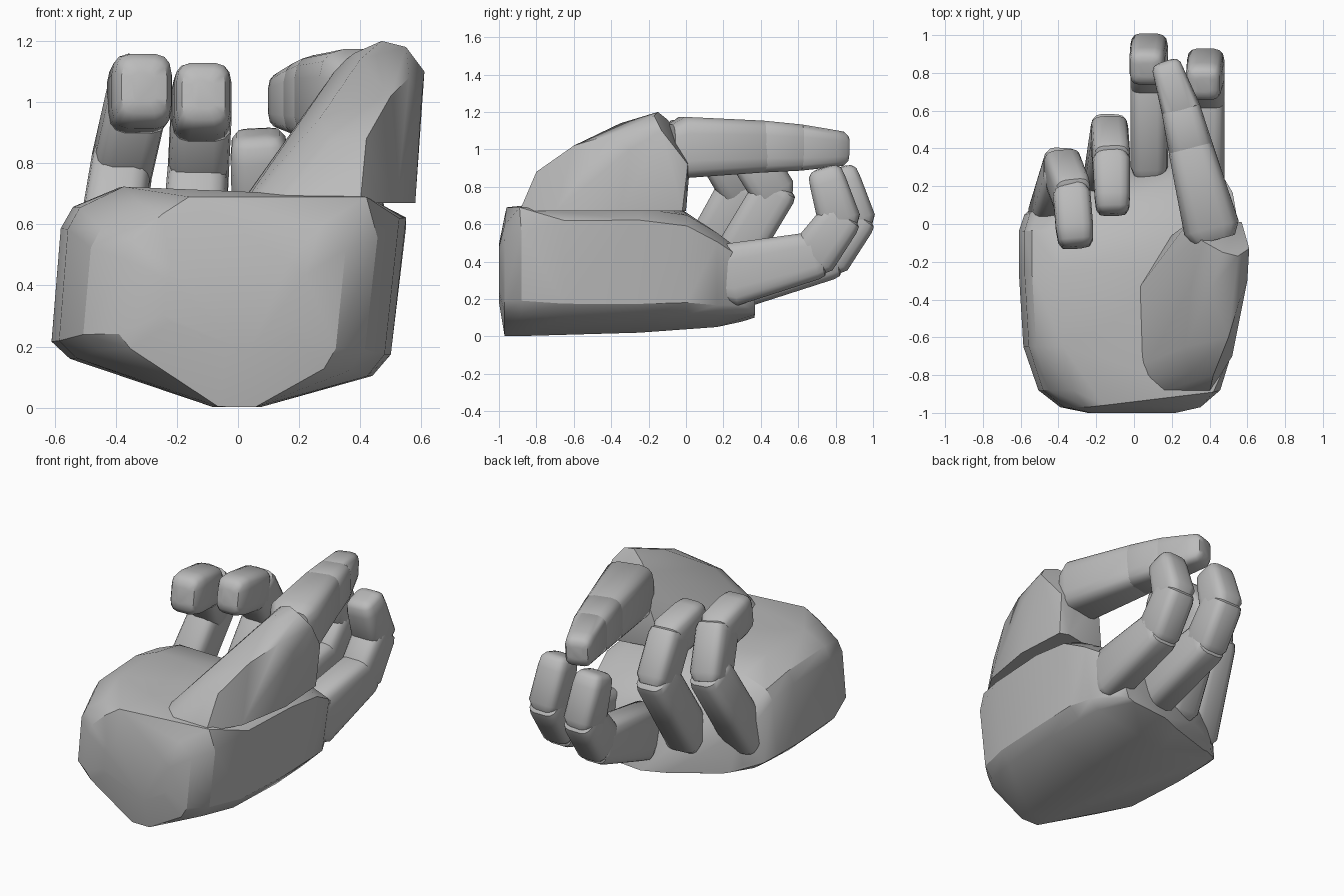
import bpy
import bmesh
import math
from mathutils import Vector

cube = bpy.data.objects.get("Cube")
if cube:
    bpy.data.objects.remove(cube, do_unlink=True)

skin = bpy.data.materials.new("grey_skin")
skin.use_nodes = True
SKIN_COLOUR = (0.5, 0.5, 0.5, 1)
skin.diffuse_color = SKIN_COLOUR
skin.node_tree.nodes["Principled BSDF"].inputs["Base Color"].default_value = SKIN_COLOUR


def add_hull(bm, points):
    """Wrap a convex skin round a cloud of points, inside an existing bmesh."""
    verts = [bm.verts.new(p) for p in points]
    result = bmesh.ops.convex_hull(bm, input=verts, use_existing_faces=False)
    loose = {g for g in result["geom_interior"] + result["geom_unused"]
             if isinstance(g, bmesh.types.BMVert)}
    bmesh.ops.delete(bm, geom=[v for v in loose if v.is_valid], context="VERTS")


def finish(bm, name, sharp_angle):
    """Turn the bmesh into a smooth shaded object with crisp edges."""
    bmesh.ops.recalc_face_normals(bm, faces=bm.faces)
    mesh = bpy.data.meshes.new(name)
    bm.to_mesh(mesh)
    bm.free()
    mesh.materials.append(skin)
    obj = bpy.data.objects.new(name, mesh)
    bpy.context.collection.objects.link(obj)
    bpy.ops.object.select_all(action="DESELECT")
    obj.select_set(True)
    bpy.context.view_layer.objects.active = obj
    bpy.ops.object.shade_smooth_by_angle(angle=math.radians(sharp_angle))
    return obj


def ring(centre, direction, width, depth):
    """Rounded square cross-section, kept level with the x axis."""
    side = Vector((1, 0, 0))
    side = (side - direction * side.dot(direction)).normalized()
    up = side.cross(direction)
    points = []
    for step in range(16):
        angle = math.tau * (step + 0.5) / 16
        c, s = math.cos(angle), math.sin(angle)
        across = math.copysign(abs(c) ** 0.5, c) * width
        along = math.copysign(abs(s) ** 0.5, s) * depth
        points.append(centre + side * across + up * along)
    return points


def add_finger(name, path, widths, depths):
    """Chain of tapered, round-ended segments that overlap at the joints."""
    bm = bmesh.new()
    joints = [Vector(p) for p in path]
    last = len(joints) - 2
    for i in range(last + 1):
        start, end = joints[i], joints[i + 1]
        direction = (end - start).normalized()
        w0, w1 = widths[i], widths[i + 1]
        d0, d1 = depths[i], depths[i + 1]
        cap = d1 * (0.85 if i == last else 0.45)
        points = ring(start - direction * d0 * 0.4, direction, w0 * 0.75, d0 * 0.75)
        points += ring(start, direction, w0, d0)
        points += ring(end, direction, w1, d1)
        points += ring(end + direction * cap * 0.65, direction, w1 * 0.93, d1 * 0.92)
        points += ring(end + direction * cap * 0.92, direction, w1 * 0.75, d1 * 0.7)
        points += ring(end + direction * cap, direction, w1 * 0.4, d1 * 0.4)
        add_hull(bm, points)
    return finish(bm, name, 40)


# Palm: one cross-section repeated along y, squeezed at the wrist and knuckles
PROFILE = [(-.39, 1), (.42, .95), (.55, .86), (.5, .22), (.44, .12), (.09, 0),
           (-.1, 0), (-.55, .2), (-.61, .28), (-.58, .81), (-.54, .91)]
# Each station: y, width factor, bottom, top
STATIONS = [(-1, .4, .18, .52), (-.97, .64, 0, .68), (-.88, .83, 0, .71),
            (-.65, .96, .01, .73), (-.25, 1, .02, .72), (0, 1, .04, .68),
            (.15, .95, .05, .58), (.28, .8, .08, .47), (.34, .7, .1, .25)]
palm = bmesh.new()
# crisp upper rim of the wrist
cloud = [(.42, -.89, .69), (-.16, -.96, .69)]
for y, wide, low, high in STATIONS:
    # the wrist end is domed, so its outer corners are pulled in
    dome = max(-y - 0.6, 0) * 2.5
    for x, level in PROFILE:
        # the knuckle line slants back towards the little finger
        slant = max(y + 0.1, 0) * min(x, 0.1) * 0.65
        level = 0.5 + (level - 0.5) * (1 - dome * x * x)
        cloud.append((x * wide, y + slant, low + level * (high - low)))
add_hull(palm, cloud)
finish(palm, "palm", 28)

# Ball of the thumb resting on the palm
thumb_ball = bmesh.new()
floor = [(.14, -.89), (.05, -.82), (.02, -.75), (.01, -.36), (.2, -.06), (.5, 0),
         (.56, -.02), (.58, -.35), (.52, -.7), (.4, -.89)]
crest = [(.47, -.15, 1.2), (.55, -.17, 1.18), (.61, -.13, 1.1), (.6, -.3, 1),
         (.56, -.4, 1.08), (.5, -.6, 1.02), (.42, -.8, .88), (.38, -.1, 1.16),
         (.33, -.07, 1.12), (.27, -.65, .95), (.3, -.79, .87), (.4, -.35, 1.14),
         (.28, 0, 1), (.57, .01, .92), (.45, .02, .9)]
add_hull(thumb_ball, [(x, y, 0.67) for x, y in floor] + crest)
finish(thumb_ball, "thumb_ball", 45)

# Thumb reaching forward over the fingers
add_finger("thumb",
           [(.41, -.02, 1.01), (.3, .4, 1.015), (.25, .6, 1.01), (.19, .78, 1.005)],
           [.15, .12, .105, .085], [.165, .14, .125, .1])

# Index and middle fingers: out from the knuckles, then curling upwards
for name, x, reach in (("index_finger", .38, 0), ("middle_finger", .08, .08)):
    add_finger(name,
               [(x, .24 + reach, .33), (x, .68 + reach, .43),
                (x, .82 + reach, .62), (x - .01, .76 + reach, .82)],
               [.1, .1, .1, .095], [.17, .13, .115, .1])

# Ring and little fingers: rising from the knuckles, then folding to the front
add_finger("ring_finger",
           [(-.16, .2, .32), (-.13, .47, .77), (-.12, .34, .98), (-.115, .15, 1.01)],
           [.11, .1, .1, .095], [.12, .12, .12, .12])
add_finger("little_finger",
           [(-.45, .03, .32), (-.38, .29, .79), (-.33, .16, 1.01), (-.315, -.02, 1.035)],
           [.11, .1, .1, .1], [.12, .12, .12, .125])
